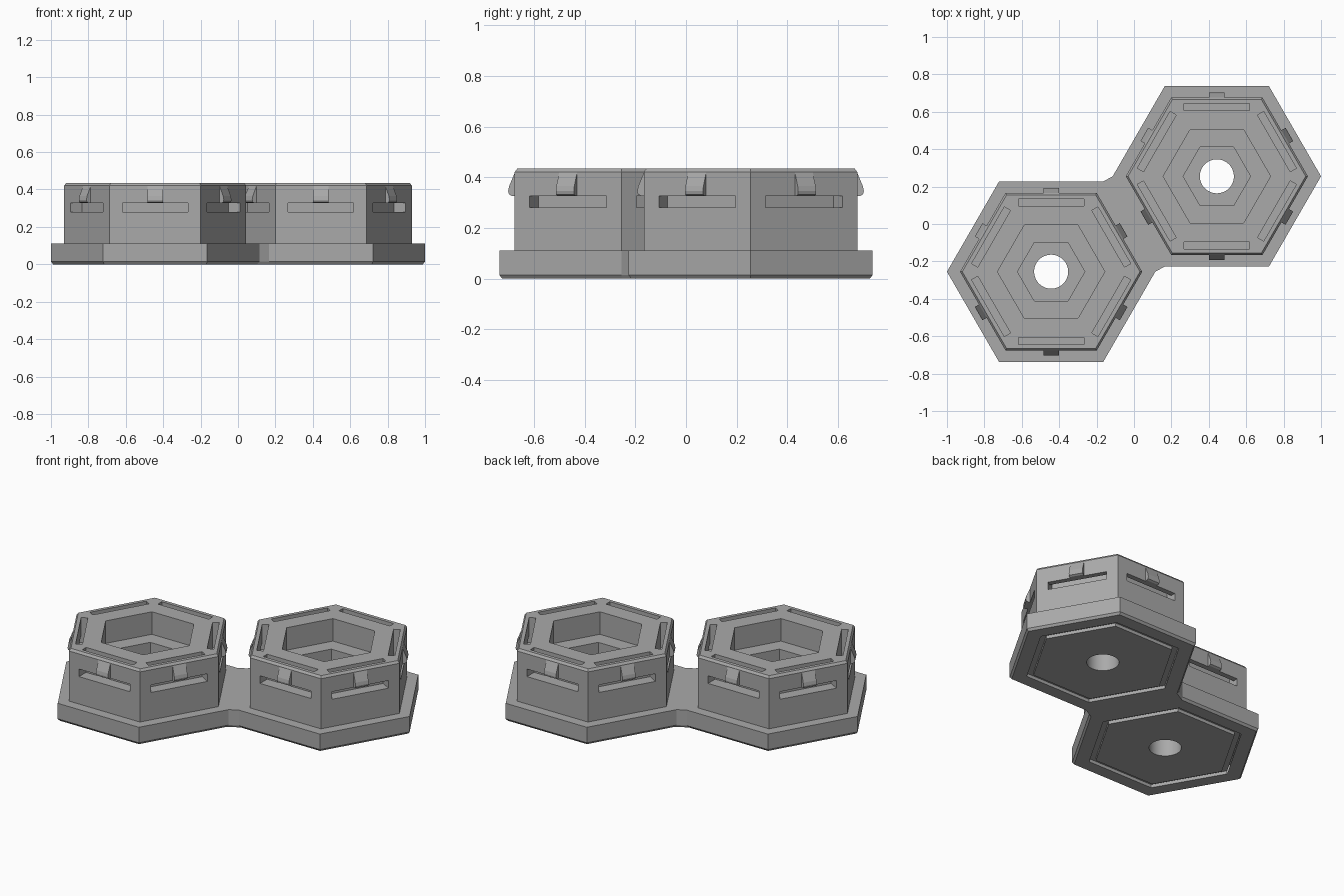
import bpy, bmesh
from math import cos, sin, pi, radians
from mathutils import Matrix, Vector

cube = bpy.data.objects.get("Cube")
if cube:
    bpy.data.objects.remove(cube)

grey = bpy.data.materials.new("plain grey")
grey.use_nodes = True
grey.diffuse_color = (0.4, 0.4, 0.4, 1)
grey.node_tree.nodes["Principled BSDF"].inputs["Base Color"].default_value = (0.4, 0.4, 0.4, 1)

CENTRES = {"left": Vector((0.443, 0.255, 0)), "right": Vector((-0.443, -0.255, 0))}
BASE_R, TOWER_R = 0.557, 0.487
TOWER_FLAT = TOWER_R * cos(pi / 6)
BASE_TOP, TOP = 0.11, 0.435


def ring(centre, radius, z, sides=6):
    """Regular polygon loop, first corner towards +x."""
    return [centre + Vector((radius * cos(2 * pi * i / sides),
                             radius * sin(2 * pi * i / sides), z)) for i in range(sides)]


def loft(name, loops, cyclic=False):
    """Skin a stack of equal loops; cap the ends unless it closes on itself."""
    bm = bmesh.new()
    rows = [[bm.verts.new(p) for p in loop] for loop in loops]
    n = len(rows[0])
    pairs = list(zip(rows, rows[1:])) + ([(rows[-1], rows[0])] if cyclic else [])
    for a, b in pairs:
        for i in range(n):
            j = (i + 1) % n
            bm.faces.new((a[i], a[j], b[j], b[i]))
    if not cyclic:
        bm.faces.new(rows[0][::-1])
        bm.faces.new(rows[-1])
    bmesh.ops.recalc_face_normals(bm, faces=bm.faces)
    mesh = bpy.data.meshes.new(name)
    bm.to_mesh(mesh)
    bm.free()
    mesh.materials.append(grey)
    obj = bpy.data.objects.new(name, mesh)
    bpy.context.collection.objects.link(obj)
    return obj


def side_profile(name, centre, side, width, points):
    """Extrude an (outward, z) profile across one of the six flat sides."""
    turn = Matrix.Rotation(radians(30 + 60 * side), 3, "Z")
    return loft(name, [[centre + turn @ Vector((d, s * width / 2, z)) for d, z in points]
                       for s in (-1, 1)])


def combine(target, tool, operation):
    """Apply one boolean and discard the tool."""
    mod = target.modifiers.new("bool", "BOOLEAN")
    mod.operation, mod.solver, mod.object = operation, "EXACT", tool
    bpy.context.view_layer.update()
    with bpy.context.temp_override(object=target, active_object=target):
        bpy.ops.object.modifier_apply(modifier=mod.name)
    bpy.data.objects.remove(tool)


# Two joined hexagonal base plates with a chamfered lower rim
def base_outline(radius, z):
    lower = ring(CENTRES["right"], radius, z)
    upper = ring(CENTRES["left"], radius, z)
    return lower[1:] + lower[:1] + upper[4:] + upper[:4]


body = loft("hexagonal_holder_body", [base_outline(BASE_R - 0.012, 0),
                                      base_outline(BASE_R, 0.014),
                                      base_outline(BASE_R, BASE_TOP)])

for name, c in CENTRES.items():
    # Tower with a small top chamfer
    combine(body, loft("tower", [ring(c, TOWER_R, 0.06), ring(c, TOWER_R, TOP - 0.014),
                                 ring(c, TOWER_R - 0.012, TOP)]), "UNION")
    # Stepped pocket, through hole and underside groove
    combine(body, loft("pocket", [ring(c, 0.287, 0.295), ring(c, 0.287, 0.5)]), "DIFFERENCE")
    combine(body, loft("inner_pocket", [ring(c, 0.18, 0.215), ring(c, 0.18, 0.4)]), "DIFFERENCE")
    combine(body, loft("hole", [ring(c, 0.091, -0.1, 48), ring(c, 0.091, 0.4, 48)]), "DIFFERENCE")
    combine(body, loft("groove", [ring(c, 0.455, -0.05), ring(c, 0.455, 0.02),
                                  ring(c, 0.415, 0.02), ring(c, 0.415, -0.05)], True),
            "DIFFERENCE")
    for side in range(6):
        # L-shaped channel from the top face out through the side
        channel = [(0.352, 0.28), (0.5, 0.28), (0.5, 0.327), (0.39, 0.327),
                   (0.39, 0.5), (0.352, 0.5)]
        combine(body, side_profile("channel", c, side, 0.35, channel), "DIFFERENCE")
        # Wedge-shaped snap clip above the slot
        f = TOWER_FLAT
        clip = [(f - 0.01, 0.327), (f + 0.012, 0.327), (f + 0.023, 0.333),
                (f + 0.026, 0.345), (f + 0.022, 0.365), (f, 0.418), (f - 0.01, 0.418)]
        side_profile(f"{name}_snap_clip_{side + 1}", c, side, 0.082, clip)

# Smooth the round hole, keep the hexagon edges crisp
bpy.ops.object.select_all(action="DESELECT")
body.select_set(True)
bpy.context.view_layer.objects.active = body
bpy.ops.object.shade_smooth_by_angle(angle=radians(20))
